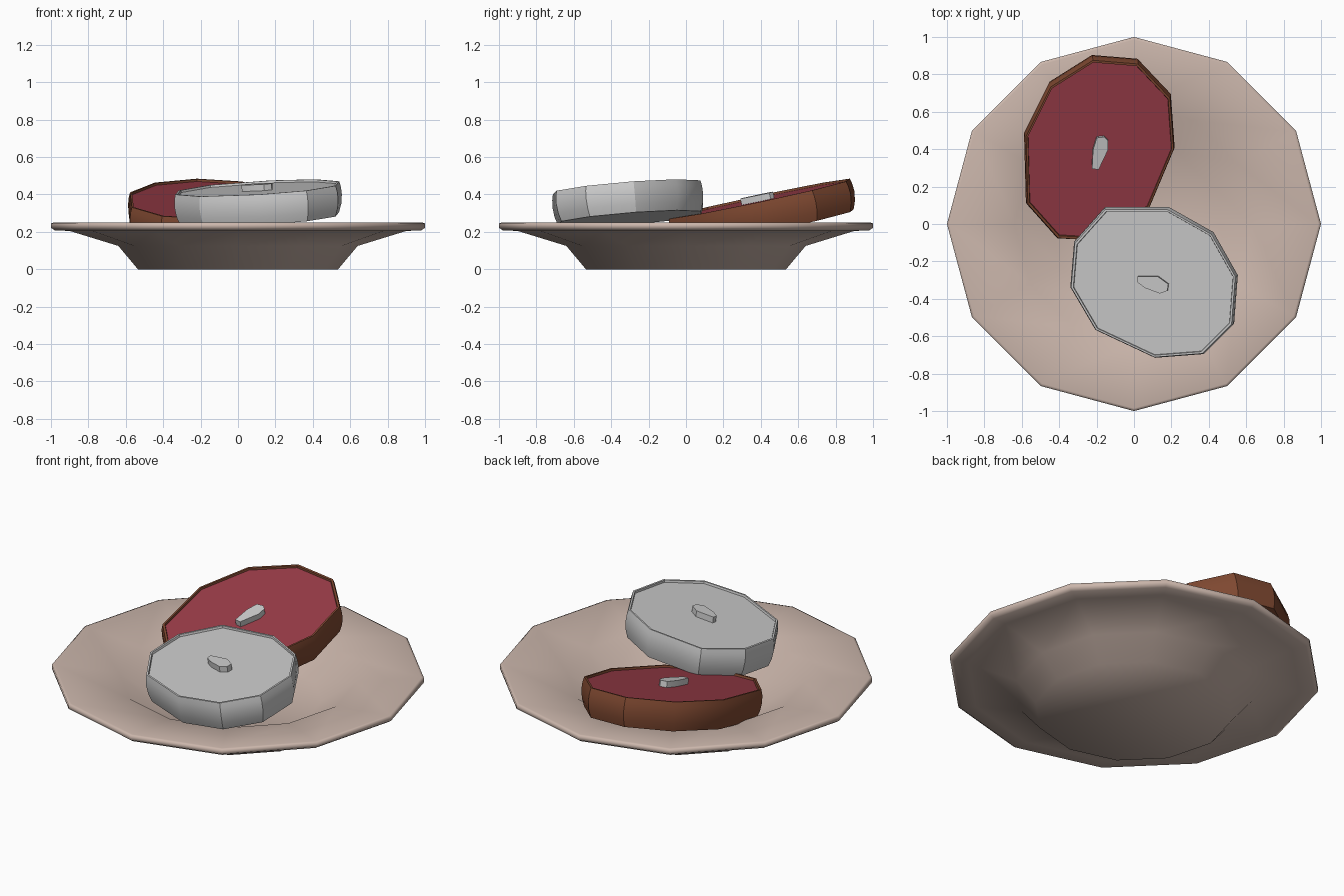
import bpy, bmesh, math
from mathutils import Vector

if "Cube" in bpy.data.objects:
    bpy.data.objects.remove(bpy.data.objects["Cube"])


def material(name, rgb):
    m = bpy.data.materials.new(name)
    m.diffuse_color = (*rgb, 1)
    m.use_nodes = True
    m.node_tree.nodes["Principled BSDF"].inputs["Base Color"].default_value = m.diffuse_color
    return m


def finish(name, bm, mats, angle):
    bmesh.ops.recalc_face_normals(bm, faces=bm.faces)
    me = bpy.data.meshes.new(name)
    bm.to_mesh(me)
    bm.free()
    ob = bpy.data.objects.new(name, me)
    bpy.context.collection.objects.link(ob)
    for m in mats:
        me.materials.append(m)
    bpy.ops.object.select_all(action='DESELECT')
    ob.select_set(True)
    bpy.context.view_layer.objects.active = ob
    bpy.ops.object.shade_smooth_by_angle(angle=math.radians(angle))
    return ob


def loft(bm, rings):
    """Skin a list of point rings and cap both ends; returns the last cap."""
    loops = [[bm.verts.new(p) for p in r] for r in rings]
    n = len(loops[0])
    for a, b in zip(loops, loops[1:]):
        for i in range(n):
            j = (i + 1) % n
            bm.faces.new((a[i], a[j], b[j], b[i]))
    bm.faces.new(loops[0])
    return bm.faces.new(loops[-1])


# Twelve-sided plate: profile from the base, round the rim, to the inner floor
profile = [(.535, 0), (.64, .125), (.90, .205), (.98, .208), (1, .222),
           (1, .245), (.985, .25), (.64, .21), (.45, .09)]
bm = bmesh.new()
loft(bm, [[(r * math.cos(k * math.pi / 6), r * math.sin(k * math.pi / 6), z)
           for k in range(12)] for r, z in profile])
finish("plate", bm, [material("clay", (.60, .47, .41))], 100)


def slab(name, outline, plane, layers, mats=()):
    """Tilted slab; plane = (z0, slope x, slope y), layers = (scale, depth)."""
    z0, a, b = plane
    normal = Vector((-a, -b, 1)).normalized()
    pts = [Vector((x, y, z0 + a * x + b * y)) for x, y in outline]
    c = sum(pts, Vector()) / len(pts)
    bm = bmesh.new()
    top = loft(bm, [[c + (p - c) * s + normal * d for p in pts] for s, d in layers])
    if len(mats) > 1:
        top.material_index = 1
    finish(name, bm, mats, 32)


# Steak cross-section: bottom, bulging side, rim of fat, slightly sunken top
steak_layers = [(.95, -.165), (.985, -.12), (1, -.07), (.995, -.03),
                (.98, 0), (.955, 0), (.95, -.012)]
bone_layers = [(1, -.03), (1, .022)]

# Plain steak at the front
grey_plane = (.455, .075, .09)
slab("front_steak",
     [(-.16, .085), (.18, .085), (.42, -.05), (.55, -.28), (.53, -.54),
      (.37, -.70), (.11, -.72), (-.21, -.57), (-.345, -.34), (-.325, -.10)],
     grey_plane, steak_layers)
slab("front_bone",
     [(.02, -.28), (.13, -.28), (.185, -.32), (.18, -.355), (.14, -.37),
      (.06, -.34), (.02, -.31)], grey_plane, bone_layers)

# Coloured steak leaning on the back of the rim
red_plane = (.282, -.045, .22)
slab("back_steak",
     [(-.22, .885), (.025, .865), (.20, .68), (.22, .40), (.085, .08),
      (-.15, -.10), (-.41, -.085), (-.575, .10), (-.585, .47), (-.45, .74)],
     red_plane, steak_layers,
     [material("seared_edge", (.21, .065, .03)), material("raw_meat", (.32, .045, .065))])
slab("back_bone",
     [(-.225, .30), (-.19, .295), (-.14, .40), (-.14, .45), (-.16, .47),
      (-.20, .465), (-.22, .40)], red_plane, bone_layers)
